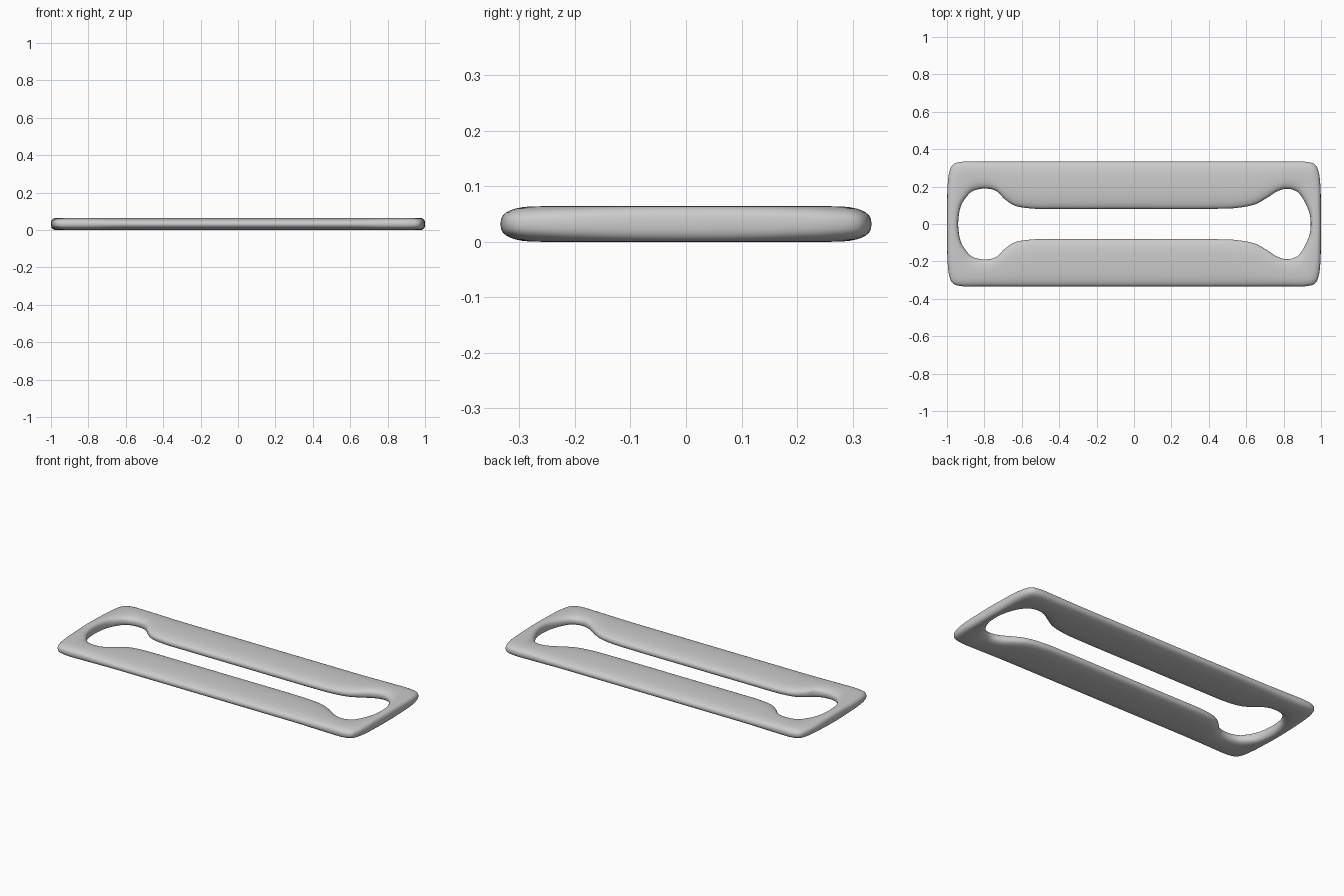
import bpy, bmesh, math
from mathutils import Vector

if "Cube" in bpy.data.objects:
    bpy.data.objects.remove(bpy.data.objects["Cube"])

T = 0.064      # plate thickness
P = 2.6        # squareness of the rounded cross-section
SIDES = 32     # points around the cross-section
STEPS = 6      # samples between control pairs

# (outer x, outer y, inner x, inner y) for the back half, left end to right end
half = [
    (-1.0, 0.0, -0.94, 0.0), (-0.999, 0.1, -0.926, 0.094),
    (-0.997, 0.2, -0.89, 0.152), (-0.988, 0.275, -0.86, 0.177),
    (-0.97, 0.316, -0.82, 0.188), (-0.925, 0.332, -0.775, 0.188),
    (-0.8, 0.333, -0.73, 0.172), (-0.7, 0.333, -0.69, 0.132),
    (-0.64, 0.333, -0.64, 0.099), (-0.55, 0.333, -0.55, 0.083),
    (-0.4, 0.333, -0.4, 0.081), (0.0, 0.333, 0.0, 0.081),
    (0.4, 0.333, 0.4, 0.081), (0.55, 0.333, 0.55, 0.086),
    (0.65, 0.333, 0.65, 0.106), (0.71, 0.333, 0.71, 0.139),
    (0.8, 0.333, 0.765, 0.174), (0.925, 0.332, 0.825, 0.188),
    (0.97, 0.316, 0.87, 0.174), (0.988, 0.275, 0.897, 0.145),
    (0.997, 0.2, 0.922, 0.1), (0.999, 0.1, 0.94, 0.05),
    (1.0, 0.0, 0.945, 0.0),
]
# Mirror to the front half to close the loop
loop = [Vector(p) for p in half]
loop += [Vector((a, -b, c, -d)) for a, b, c, d in half[-2:0:-1]]


def spline(p0, p1, p2, p3, t):
    """Centripetal Catmull-Rom between p1 and p2."""
    t0 = 0.0
    t1 = t0 + (p1 - p0).length ** 0.5
    t2 = t1 + (p2 - p1).length ** 0.5
    t3 = t2 + (p3 - p2).length ** 0.5
    u = t1 + (t2 - t1) * t
    mix = lambda a, b, ta, tb: a * ((tb - u) / (tb - ta)) + b * ((u - ta) / (tb - ta))
    a1, a2, a3 = mix(p0, p1, t0, t1), mix(p1, p2, t1, t2), mix(p2, p3, t2, t3)
    return mix(mix(a1, a2, t0, t2), mix(a2, a3, t1, t3), t1, t2)


n = len(loop)
pairs = [spline(loop[i - 1], loop[i], loop[(i + 1) % n], loop[(i + 2) % n], k / STEPS)
         for i in range(n) for k in range(STEPS)]

# Sweep a rounded section between the outer edge and the slot edge
bm = bmesh.new()
rings = []
for a, b, c, d in pairs:
    outer, inner = Vector((a, b, T / 2)), Vector((c, d, T / 2))
    mid, arm = (outer + inner) / 2, (outer - inner) / 2
    ring = []
    for j in range(SIDES):
        ang = 2 * math.pi * j / SIDES
        cs, sn = math.cos(ang), math.sin(ang)
        w = math.copysign(abs(cs) ** (2 / P), cs)
        h = math.copysign(abs(sn) ** (2 / P), sn)
        ring.append(bm.verts.new(mid + arm * w + Vector((0, 0, h * T / 2))))
    rings.append(ring)
for i, r in enumerate(rings):
    q = rings[(i + 1) % len(rings)]
    for j in range(SIDES):
        k = (j + 1) % SIDES
        bm.faces.new((r[j], q[j], q[k], r[k]))
bmesh.ops.recalc_face_normals(bm, faces=bm.faces)
for f in bm.faces:
    f.smooth = True
mesh = bpy.data.meshes.new("slotted_plate")
bm.to_mesh(mesh)
bm.free()
plate = bpy.data.objects.new("slotted_plate", mesh)
bpy.context.collection.objects.link(plate)
